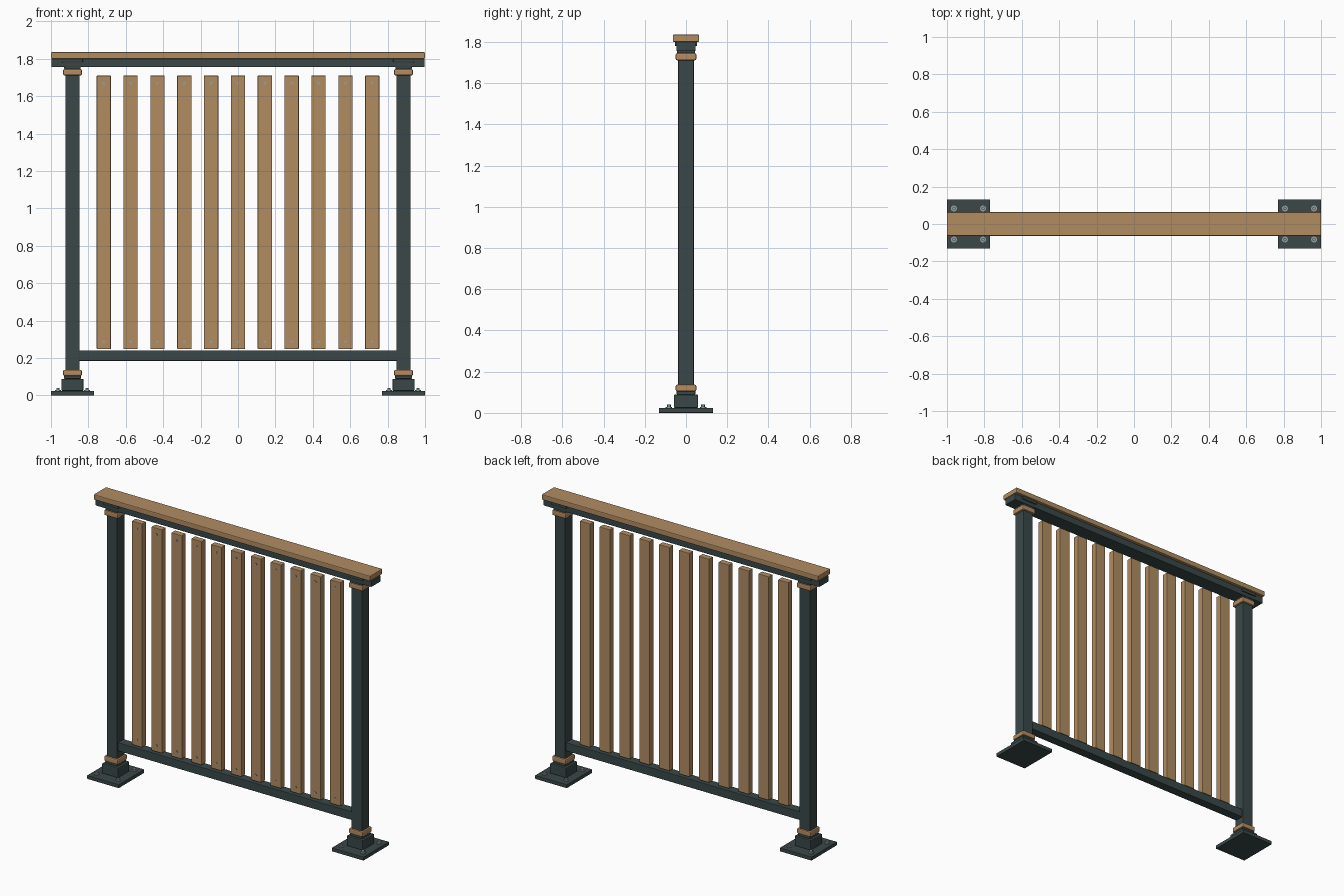
import bpy, bmesh, math
from mathutils import Matrix

if "Cube" in bpy.data.objects:
    bpy.data.objects.remove(bpy.data.objects["Cube"])


def material(name, rgb):
    m = bpy.data.materials.new(name)
    m.diffuse_color = (*rgb, 1)
    m.use_nodes = True
    m.node_tree.nodes["Principled BSDF"].inputs["Base Color"].default_value = m.diffuse_color
    return m


WOOD = material("tan_wood", (0.44, 0.265, 0.12))
TRIM = material("warm_wood_trim", (0.47, 0.265, 0.12))
METAL = material("dark_green_grey_metal", (0.043, 0.064, 0.064))
STEEL = material("bolt_steel", (0.32, 0.36, 0.36))


def finish(name, bm, mat):
    me = bpy.data.meshes.new(name)
    bm.to_mesh(me)
    bm.free()
    me.materials.append(mat)
    ob = bpy.data.objects.new(name, me)
    bpy.context.collection.objects.link(ob)
    return ob


def box(name, x, half_x, half_y, z0, z1, mat, bevel=0.003):
    """Box centred on y = 0, with lightly eased edges."""
    bm = bmesh.new()
    bmesh.ops.create_cube(bm, size=1)
    for v in bm.verts:
        v.co = (x + v.co.x * 2 * half_x, v.co.y * 2 * half_y,
                z0 + (v.co.z + 0.5) * (z1 - z0))
    ob = finish(name, bm, mat)
    if bevel:
        mod = ob.modifiers.new("eased_edges", 'BEVEL')
        mod.width = bevel
        mod.segments = 2
    return ob


def disc(name, loc, radius, depth, sides, mat, facing_front=False):
    """Cylinder rising from loc along z, or out of the front face along -y."""
    bm = bmesh.new()
    bmesh.ops.create_cone(bm, cap_ends=True, segments=sides, radius1=radius,
                          radius2=radius, depth=depth,
                          matrix=Matrix.Translation((0, 0, depth / 2)))
    if facing_front:
        bm.transform(Matrix.Rotation(math.pi / 2, 4, 'X'))
    bm.transform(Matrix.Translation(loc))
    return finish(name, bm, mat)


# Handrail with its metal carrier, and the lower rail between the posts
box("handrail", 0, 1.0, 0.064, 1.80, 1.835, WOOD, 0.005)
box("top_rail", 0, 0.998, 0.047, 1.756, 1.80, METAL)
box("bottom_rail", 0, 0.85, 0.030, 0.185, 0.24, METAL)

# Posts with stepped feet, wooden collars and bolted base plates
POST_X = 0.885
for side, label in ((-1, "left"), (1, "right")):
    x = side * POST_X
    box(label + "_base_plate", x, 0.115, 0.132, 0.0, 0.024, METAL)
    box(label + "_base_block", x, 0.059, 0.059, 0.024, 0.089, METAL, 0.005)
    box(label + "_base_step", x, 0.045, 0.045, 0.089, 0.106, METAL)
    box(label + "_lower_collar", x, 0.050, 0.050, 0.104, 0.137, TRIM, 0.007)
    box(label + "_post", x, 0.038, 0.038, 0.10, 1.756, METAL)
    box(label + "_upper_collar", x, 0.050, 0.050, 1.711, 1.745, TRIM, 0.007)
    box(label + "_post_neck", x, 0.044, 0.044, 1.745, 1.758, METAL)
    box(label + "_rail_bracket", x, 0.056, 0.054, 1.78, 1.80, METAL, 0.004)
    for bx in (-0.078, 0.078):
        for by in (-0.083, 0.083):
            disc(label + "_washer", (x + bx, by, 0.023), 0.016, 0.006, 20, STEEL)
            disc(label + "_bolt", (x + bx, by, 0.028), 0.010, 0.012, 6, STEEL)

# Vertical slats, each fixed by two screws on the front
for i in range(11):
    x = (i - 5) * 0.1435
    box("slat", x, 0.038, 0.020, 0.248, 1.71, WOOD)
    for z in (0.288, 1.668):
        disc("slat_screw", (x, -0.0195, z), 0.007, 0.004, 12, STEEL, True)
